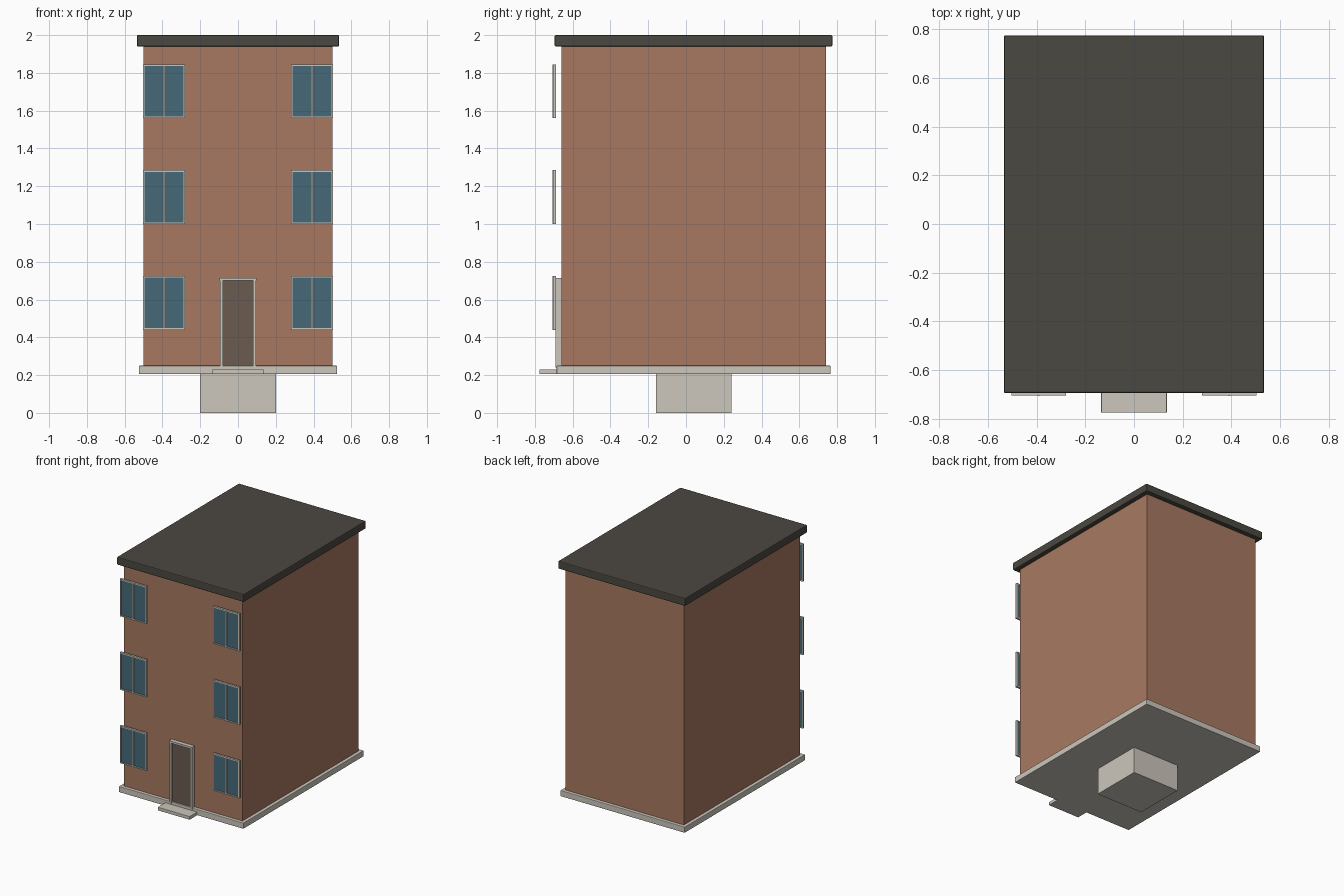
import bpy

cube = bpy.data.objects.get("Cube")
if cube:
    bpy.data.objects.remove(cube, do_unlink=True)


def material(name, rgb):
    """Flat material from 8-bit sRGB values."""
    lin = [((c / 255 + 0.055) / 1.055) ** 2.4 for c in rgb] + [1.0]
    mat = bpy.data.materials.new(name)
    mat.use_nodes = True
    mat.diffuse_color = lin
    mat.node_tree.nodes["Principled BSDF"].inputs["Base Color"].default_value = lin
    return mat


BRICK = material("brick", (168, 121, 97))
STONE = material("pale stone", (204, 199, 188))
ROOF = material("dark roof", (75, 72, 65))
GLASS = material("blue glass", (70, 105, 121))
DOOR = material("brown door", (106, 91, 80))


def box(name, mat, x, y, z, bevel=0):
    """Box spanning the given (min, max) ranges."""
    spans = (x, y, z)
    bpy.ops.mesh.primitive_cube_add(size=1, location=[(a + b) / 2 for a, b in spans])
    obj = bpy.context.object
    obj.name = name
    obj.scale = [b - a for a, b in spans]
    bpy.ops.object.transform_apply(location=False, rotation=False, scale=True)
    obj.data.materials.append(mat)
    if bevel:
        mod = obj.modifiers.new("soft edge", 'BEVEL')
        mod.width = bevel
        mod.segments = 2
    return obj


def centred(middle, half):
    return (middle - half, middle + half)


# Main masses, all centred on the building's depth axis
MID_Y = 0.04
box("pedestal", STONE, centred(0, 0.2), centred(MID_Y, 0.2), (0, 0.21))
box("base_slab", STONE, centred(0, 0.525), centred(MID_Y, 0.725), (0.205, 0.25), 0.004)
box("walls", BRICK, centred(0, 0.5), centred(MID_Y, 0.7), (0.245, 1.945))
box("roof_slab", ROOF, centred(0, 0.535), centred(MID_Y, 0.735), (1.94, 2.0), 0.006)

# Entrance: step, door leaf and surround
box("front_step", STONE, centred(0, 0.135), (-0.775, -0.68), (0.205, 0.23), 0.002)
box("door_leaf", DOOR, centred(0, 0.082), (-0.675, -0.655), (0.24, 0.70))
for side, label in ((1, "left"), (-1, "right")):
    box(f"door_jamb_{label}", STONE, centred(side * 0.0875, 0.0075), (-0.69, -0.655), (0.24, 0.70))
box("door_lintel", STONE, centred(0, 0.097), (-0.692, -0.655), (0.70, 0.715))


def window(label, cx, z0):
    """Two-pane window held just in front of the wall."""
    half, height, rim = 0.112, 0.285, 0.009
    z1 = z0 + height
    depth = (-0.704, -0.688)
    box(f"window_glass_{label}", GLASS, centred(cx, half - 0.004), (-0.699, -0.690), (z0 + 0.004, z1 - 0.004))
    for s, end in ((1, "left"), (-1, "right")):
        box(f"window_stile_{end}_{label}", STONE, centred(cx + s * (half - rim / 2), rim / 2), depth, (z0, z1))
    for z, end in ((z0, "bottom"), (z1 - rim, "top")):
        box(f"window_rail_{end}_{label}", STONE, centred(cx, half), depth, (z, z + rim))
    box(f"window_mullion_{label}", STONE, centred(cx, 0.005), (-0.707, -0.690), (z0, z1))


# Three storeys of windows, one on each side
for floor, sill in enumerate((0.44, 1.0, 1.56), 1):
    for side, label in ((1, "left"), (-1, "right")):
        window(f"{label}_{floor}", side * 0.392, sill)
